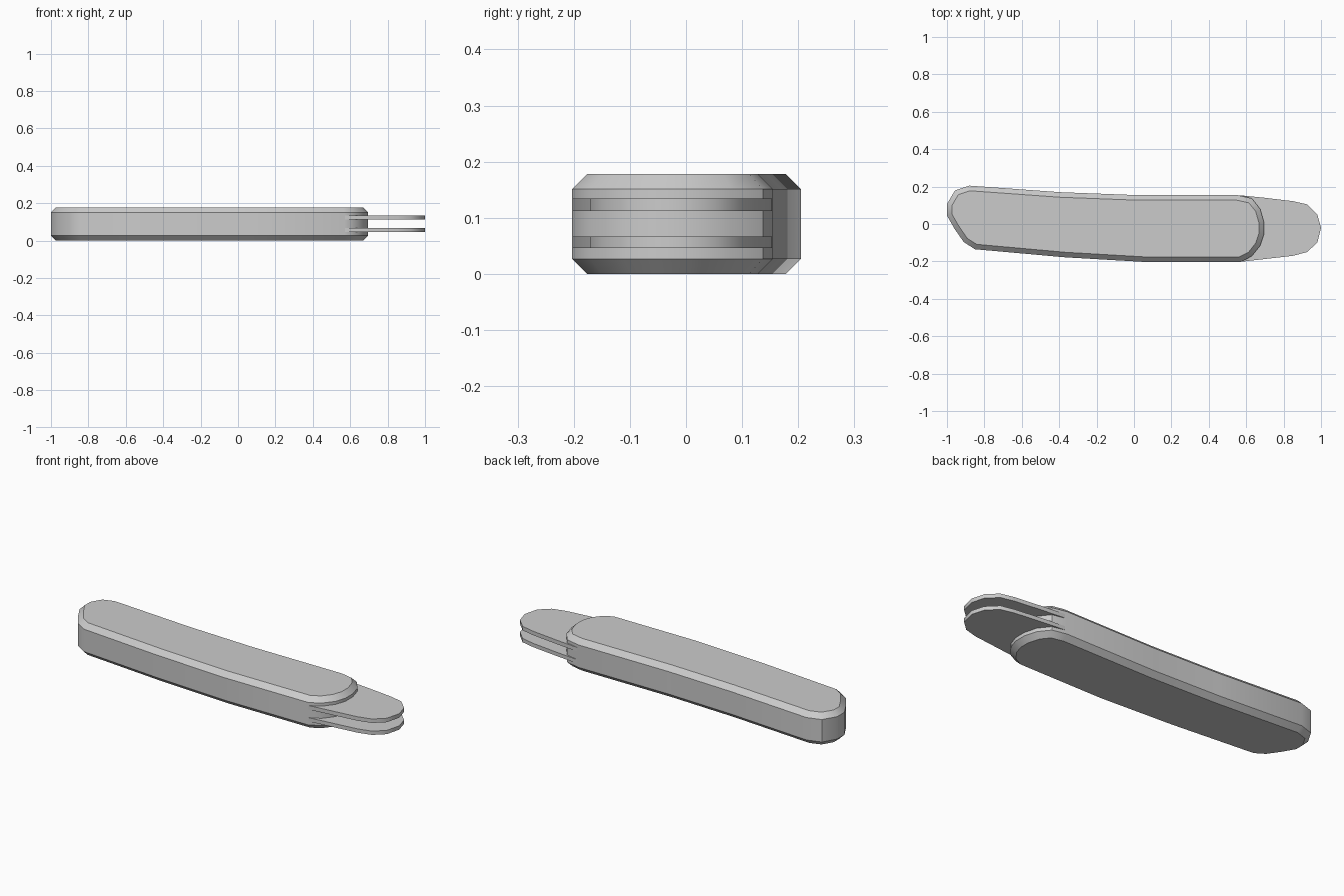
import bpy, bmesh, math

if "Cube" in bpy.data.objects:
    bpy.data.objects.remove(bpy.data.objects["Cube"])


def plate(name, outline, z0, z1, chamfer=0.0):
    """Extrude a flat outline from z0 to z1, optionally chamfering both rims."""
    bm = bmesh.new()
    base = bm.faces.new([bm.verts.new((x, y, z0)) for x, y in outline])
    top = bmesh.ops.extrude_face_region(bm, geom=[base], use_keep_orig=True)
    for v in [g for g in top["geom"] if isinstance(g, bmesh.types.BMVert)]:
        v.co.z = z1
    bmesh.ops.recalc_face_normals(bm, faces=bm.faces)
    if chamfer:
        rims = [e for e in bm.edges if abs(e.verts[0].co.z - e.verts[1].co.z) < 1e-5]
        bmesh.ops.bevel(bm, geom=rims, offset=chamfer, offset_type='OFFSET',
                        segments=1, profile=0.5, affect='EDGES')
        bmesh.ops.recalc_face_normals(bm, faces=bm.faces)
    mesh = bpy.data.meshes.new(name)
    bm.to_mesh(mesh)
    bm.free()
    obj = bpy.data.objects.new(name, mesh)
    bpy.context.collection.objects.link(obj)
    bpy.ops.object.select_all(action='DESELECT')
    obj.select_set(True)
    bpy.context.view_layer.objects.active = obj
    bpy.ops.object.shade_smooth_by_angle(angle=math.radians(35))
    return obj


# Handle: slightly curved body with chamfered rims
handle = [(-1, 0.107), (-0.957, 0.18), (-0.88, 0.205), (-0.395, 0.17),
          (0, 0.155), (0.55, 0.155), (0.63, 0.137), (0.675, 0.08),
          (0.695, 0.01), (0.695, -0.055), (0.675, -0.115), (0.63, -0.172),
          (0.57, -0.203), (0.06, -0.203), (-0.37, -0.178), (-0.85, -0.135),
          (-0.91, -0.097), (-0.96, -0.025), (-1, 0.045)]
plate("handle", handle, 0, 0.178, 0.027)

# Two thin tongues sticking out of the right end
tongue = [(0.5, 0.15), (0.57, 0.153), (0.7, 0.14), (0.85, 0.122),
          (0.925, 0.105), (0.98, 0.05), (1, -0.02), (0.98, -0.1),
          (0.925, -0.15), (0.85, -0.17), (0.57, -0.202), (0.5, -0.198)]
plate("lower_tongue", tongue, 0.046, 0.067)
plate("upper_tongue", tongue, 0.112, 0.134)
